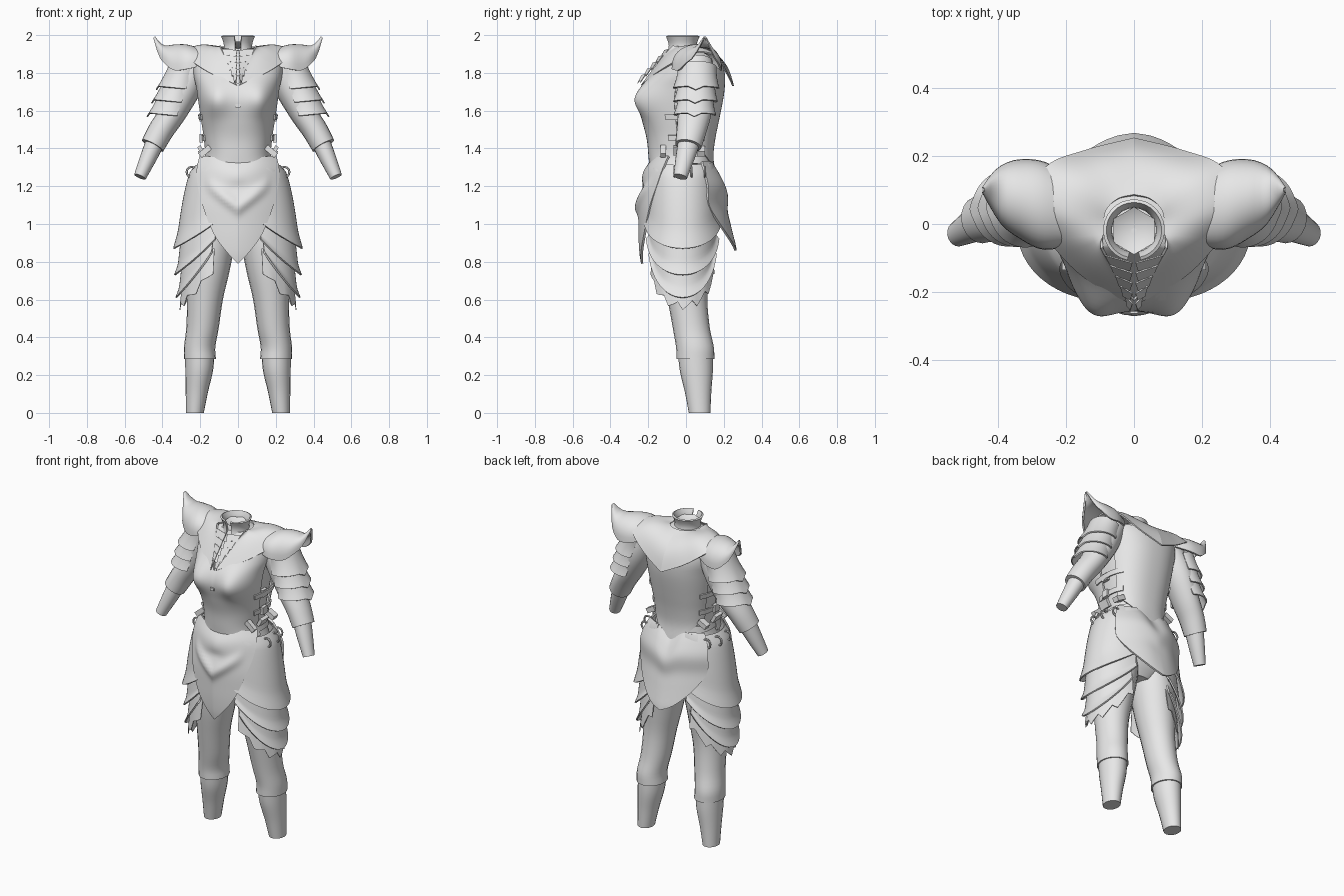
import bpy, bmesh, math
from mathutils import Vector
from math import sin, cos, pi, exp, radians

if "Cube" in bpy.data.objects:
    bpy.data.objects.remove(bpy.data.objects["Cube"])

steel = bpy.data.materials.new("plain_grey")
steel.diffuse_color = (0.8, 0.8, 0.8, 1)
steel.use_nodes = True
steel.node_tree.nodes["Principled BSDF"].inputs["Base Color"].default_value = steel.diffuse_color


def tab(rows, k):
    """Smoothly interpolate table rows keyed on their first column."""
    rows = sorted(rows)
    n = len(rows)
    k = min(max(k, rows[0][0]), rows[-1][0])
    i = max(j for j in range(n - 1) if rows[j][0] <= k)
    a, b = rows[i], rows[i + 1]
    h = b[0] - a[0]
    t = (k - a[0]) / h
    p, q = rows[max(i - 1, 0)], rows[min(i + 2, n - 1)]
    out = []
    for c in range(1, len(a)):
        m0 = (b[c] - p[c]) / (b[0] - p[0]) * h
        m1 = (q[c] - a[c]) / (q[0] - a[0]) * h
        out.append((2*t**3 - 3*t*t + 1) * a[c] + (t**3 - 2*t*t + t) * m0
                   + (3*t*t - 2*t**3) * b[c] + (t**3 - t*t) * m1)
    return out


def grid(name, f, nu, nv, closed=False, thick=0.0, mirror=False, caps=False):
    """Surface from f(u, v), u and v in 0..1, closed around u if asked."""
    bm = bmesh.new()
    cols = nu if closed else nu + 1
    vs = [[bm.verts.new(f(i / nu, j / nv)) for i in range(cols)] for j in range(nv + 1)]
    for j in range(nv):
        for i in range(nu):
            k = (i + 1) % cols
            bm.faces.new((vs[j][i], vs[j][k], vs[j + 1][k], vs[j + 1][i]))
    if caps:
        bm.faces.new(vs[0])
        bm.faces.new(vs[-1])
    bmesh.ops.remove_doubles(bm, verts=bm.verts, dist=0.0005)
    bmesh.ops.recalc_face_normals(bm, faces=bm.faces)
    return finish(name, bm, thick, mirror)


def finish(name, bm, thick=0.0, mirror=False):
    me = bpy.data.meshes.new(name)
    bm.to_mesh(me)
    bm.free()
    me.materials.append(steel)
    ob = bpy.data.objects.new(name, me)
    bpy.context.collection.objects.link(ob)
    if thick:
        m = ob.modifiers.new("thickness", 'SOLIDIFY')
        m.thickness, m.offset = thick, 0
    if mirror:
        ob.modifiers.new("mirror", 'MIRROR')
    return ob


def limb(name, rows, tilt=True, n=20, rings=14):
    """Mirrored tube; rows are x, y, z, half width, half depth."""
    rows = [(i, *r) for i, r in enumerate(rows)]
    top = len(rows) - 1

    def f(u, v):
        x, y, z, rx, ry = tab(rows, v * top)
        d = Vector(tab(rows, v * top + .05)[:3]) - Vector(tab(rows, v * top - .05)[:3])
        o, s = Vector((1, 0, 0)), Vector((0, 1, 0))
        if tilt:
            o = d.cross(s).normalized()
            s = o.cross(d).normalized()
        return Vector((x, y, z)) + o * rx * cos(2*pi*u) + s * ry * sin(2*pi*u)
    grid(name, f, n, rings, closed=True, mirror=True, caps=True)


# torso: height, half width, front depth, back depth
TORSO = [(.93, .09, .08, .09), (1.0, .19, .12, .13), (1.15, .215, .16, .145), (1.25, .20, .175, .145),
         (1.35, .165, .185, .13), (1.45, .17, .195, .14), (1.55, .185, .22, .16),
         (1.65, .20, .243, .18), (1.72, .21, .225, .19), (1.80, .225, .165, .19),
         (1.87, .21, .118, .165), (1.93, .11, .085, .10)]


def torso(a, z, off=0.0):
    rx, f, b = tab(TORSO, z)
    s, c = sin(a), cos(a)
    x = (rx + off) * math.copysign(abs(s) ** .85, s)
    y = -((f if c > 0 else b) + off) * math.copysign(abs(c) ** .85, c)
    if c > 0:  # chest forms
        y -= .042 * exp(-((abs(x) - .125) / .065) ** 2 - ((z - 1.655) / .085) ** 2) * min(1, c * 2.5)
    return Vector((x, y, z))


grid("body", lambda u, v: torso(2*pi*u, .93 + v, -.004), 40, 28, closed=True, caps=True)


def breast(u, v):
    a = radians(-80 + 160*u)
    top = 1.74 + min(.10, .38 * abs(a))
    return torso(a, 1.30 + (top - 1.30) * v, .008)


def backplate(u, v):
    a = radians(108 + 144*u)
    k = abs(2*u - 1)
    lo = 1.24 + .17 * k ** .8
    return torso(a, lo + (1.85 - lo) * v, .010)


grid("breastplate", breast, 48, 28, thick=.010)
grid("backplate", backplate, 30, 20, thick=.010)

# mantle: angle, inner edge, outer edge
MANTLE = [(15, .095, -.07, 1.945, .006, -.235, 1.735), (45, .095, -.05, 1.94, .15, -.152, 1.80),
          (70, .09, -.03, 1.935, .25, -.045, 1.865), (100, .09, .01, 1.93, .30, .06, 1.91),
          (125, .08, .045, 1.935, .26, .165, 1.885), (155, .045, .075, 1.935, .14, .215, 1.80),
          (180, 0, .085, 1.935, 0, .25, 1.73)]


def mantle(u, v):
    r = tab(MANTLE, 15 + 165*u)
    p = Vector(r[:3]).lerp(Vector(r[3:]), v)
    bulge = sin(pi * v) * min(1, .1 + 3*u)
    return p + Vector((0, (.03 * (2*u - 1) if u > .5 else 0) * bulge, .025 * bulge))


grid("mantle", mantle, 30, 10, thick=.008, mirror=True)


# collar with narrow front opening, neck socket
def collar(u, v):
    a = radians(12 + 336*u)
    r = .082 - .014 * sin(pi * v) + .004 * v
    return Vector((r * sin(a), -.018 - r * cos(a), 1.895 + v * .1))


grid("collar", collar, 28, 6, thick=.01)
grid("neck_socket", lambda u, v: Vector(((.07 - .07*v) * sin(2*pi*u), -.02 - (.07 - .07*v) * cos(2*pi*u),
                                         1.965 - .04*v)), 6, 1, closed=True)


# ragged scarf leaves in the neckline
def leaves():
    bm = bmesh.new()
    for i in range(5):
        z = 1.925 - .033 * i
        y = -.092 - .03 * i
        x = .085 - .015 * i
        pts = [(x, y, z), (.004, y - .022, z - .005), (.012, y - .045, z - .05), (x * .55, y - .035, z - .032),
               (x * .8, y - .03, z - .045)]
        bm.faces.new([bm.verts.new(p) for p in pts])
    return finish("scarf_leaves", bm, .004, True)


leaves()

# pauldron with upturned horn: x, centre y, half depth, top, bottom
PAULDRON = [(.19, .04, .10, 1.92, 1.84), (.27, .055, .125, 1.945, 1.82), (.34, .075, .11, 1.945, 1.815),
            (.385, .085, .085, 1.94, 1.85), (.415, .095, .05, 1.955, 1.89), (.443, .10, .004, 1.99, 1.982)]


def pauldron(u, v):
    x = .19 + .253 * v
    y, w, top, low = tab(PAULDRON, x)
    a = pi * u
    return Vector((x, y - w * cos(a), low + (top - low) * sin(a) ** .8))


grid("pauldron", pauldron, 18, 14, thick=.010, mirror=True)

# arms
limb("upper_sleeve", [(.21, .05, 1.86, .08, .09), (.28, .055, 1.72, .085, .10), (.345, .045, 1.59, .072, .09),
                      (.405, .03, 1.50, .068, .08), (.452, .012, 1.415, .064, .07)])
limb("forearm", [(.44, .015, 1.43, .05, .058), (.475, -.005, 1.35, .044, .05), (.519, -.03, 1.25, .033, .037)])

AXIS = Vector((.37, -.05, -.93)).normalized()
OUT = Vector((.93, 0, .37))
SIDE = Vector((0, 1, 0))
for i in range(3):
    def lame(u, v, i=i):
        a = radians(-115 + 230*u)
        reach = .11 + .03 * cos(a) + .02 * max(0, 1 - abs(a) / .35)
        p = Vector((.275, .06, 1.83)) + AXIS * (.075*i + (reach + .01) * v)
        r = .084 + .018 * v ** 2
        return p + OUT * (r * cos(a) - .004 * i) + SIDE * (r * 1.17 - .005*i) * sin(a)
    grid("arm_lame_%d" % (i + 1), lame, 24, 6, thick=.008, mirror=True)

# legs
limb("thigh", [(.12, 0, 1.03, .11, .13), (.142, 0, .90, .125, .135), (.16, 0, .75, .115, .122),
               (.175, .008, .60, .095, .105), (.188, .028, .45, .086, .098), (.203, .047, .35, .083, .1),
               (.202, .05, .285, .085, .1)], tilt=False, rings=22)
limb("boot", [(.202, .05, .31, .078, .092), (.206, .055, .22, .073, .087), (.218, .064, .11, .059, .07),
              (.228, .072, 0, .047, .057)], tilt=False)

# front and back hip shields: height, half width, depth
FRONT = [(.79, 0, .232), (.84, .048, .24), (.92, .11, .245), (1.0, .15, .246), (1.1, .185, .245),
         (1.2, .21, .235), (1.29, .215, .222), (1.36, .20, .192)]
BACK = [(.86, 0, .262), (.89, .065, .258), (.95, .135, .245), (1.02, .19, .23), (1.1, .23, .215),
        (1.2, .235, .215), (1.28, .215, .18), (1.33, .19, .15)]


def front_shield(u, v):
    z = .79 + .57 * v
    w, d = tab(FRONT, z)
    x = (2*u - 1) * max(w, 0)
    chevron = .02 * exp(-((z - 1.09 - .75 * abs(x)) / .035) ** 2) * max(0, 1 - (x / .17) ** 4)
    hollow = .012 * exp(-(x / .06) ** 2 - ((z - 1.2) / .04) ** 2)
    dip = .04 * v ** 5 * exp(-(x / .1) ** 2)
    return Vector((x, -d + (1.2 + v**3) * x * x + .07 * abs(x) - chevron + hollow, z - dip))


def back_shield(u, v):
    z = .86 + .47 * v
    w, d = tab(BACK, z)
    x = (2*u - 1) * max(w, 0)
    return Vector((x, d - 1.7 * x * x - .03 * abs(x), z - .06 * v * exp(-(x / .06) ** 2)))


grid("front_hip_shield", front_shield, 28, 32, thick=.012)
grid("back_hip_shield", back_shield, 24, 24, thick=.012)

# side skirt lames: top, middle bottom, end rise, spread, half width top/bottom, half depth top/bottom
SKIRT = [(1.31, .87, .15, 86, .135, .24, .155, .19), (1.00, .73, .19, 82, .205, .235, .165, .18),
         (.88, .61, .23, 76, .198, .228, .16, .172)]


def skirt(spec, rag=0.0):
    top, low, rise, spread, r0, r1, d0, d1 = spec

    def f(u, v):
        k = 2*u - 1
        a = radians(spread) * k
        z1 = low + rise * k * k + rag * (round(u * 18) % 3 - 1)
        z0 = top + .02 * k * k
        t = v ** .5 if top > 1.2 else v
        lip = 0 if rag else .07 * max(0, v - .8)
        r, d = r0 + (r1 - r0) * t + lip, d0 + (d1 - d0) * t + lip
        return Vector((.085 + r * cos(a), -.018 + d * sin(a), z0 + (z1 - z0) * v))
    return f


for i, s in enumerate(SKIRT):
    grid("skirt_lame_%d" % (i + 1), skirt(s), 24, 12, thick=.009, mirror=True)
grid("ragged_skirt_lining", skirt((.85, .565, .19, 78, .19, .222, .155, .172), .02), 18, 3, thick=.004, mirror=True)

# side straps with buckles, belt tabs and hip rings
for i, z in enumerate((1.44, 1.55)):
    grid("side_strap_%d" % (i + 1), lambda u, v, z=z: torso(radians(68 + 56*u), z + .03*v, .018), 10, 1,
         thick=.008, mirror=True)


def block(name, loc, size, turn):
    bm = bmesh.new()
    bmesh.ops.create_cube(bm, size=1)
    for v in bm.verts:
        v.co = Vector([v.co[k] * size[k] for k in range(3)])
        x, z = v.co.x, v.co.z
        v.co = Vector((x*cos(turn) - z*sin(turn), v.co.y, x*sin(turn) + z*cos(turn))) + Vector(loc)
    finish(name, bm, 0, True)


def ring(name, c, R, r):
    grid(name, lambda u, v: Vector((c[0] + (R + r*cos(2*pi*v)) * cos(2*pi*u), c[1] + r*sin(2*pi*v),
                                    c[2] + (R + r*cos(2*pi*v)) * sin(2*pi*u))), 14, 6, closed=True, mirror=True)


for i, z in enumerate((1.455, 1.565)):
    block("buckle_%d" % (i + 1), (.195, -.02, z), (.02, .045, .045), 0)
block("belt_tab_front", (.175, -.12, 1.385), (.07, .03, .03), -.7)
block("belt_tab_side", (.195, -.03, 1.39), (.02, .07, .05), -.5)
block("belt_tab_back", (.18, .08, 1.385), (.06, .04, .03), -.5)
grid("belt", lambda u, v: torso(2*pi*u, 1.32 + .04*v, .004), 36, 1, closed=True, thick=.01)
for i, y in enumerate((-.06, .03, .1)):
    ring("hip_ring_%d" % (i + 1), (.245 if y < .1 else .215, y, 1.275), .027, .006)
block("chest_stud", (.006, -.25, 1.625), (.012, .025, .018), 0)

# bake modifiers, then smooth with crisp edges
bpy.ops.object.select_all(action='SELECT')
bpy.context.view_layer.objects.active = bpy.context.selected_objects[0]
bpy.ops.object.convert(target='MESH')
bpy.ops.object.shade_smooth_by_angle(angle=radians(40))
